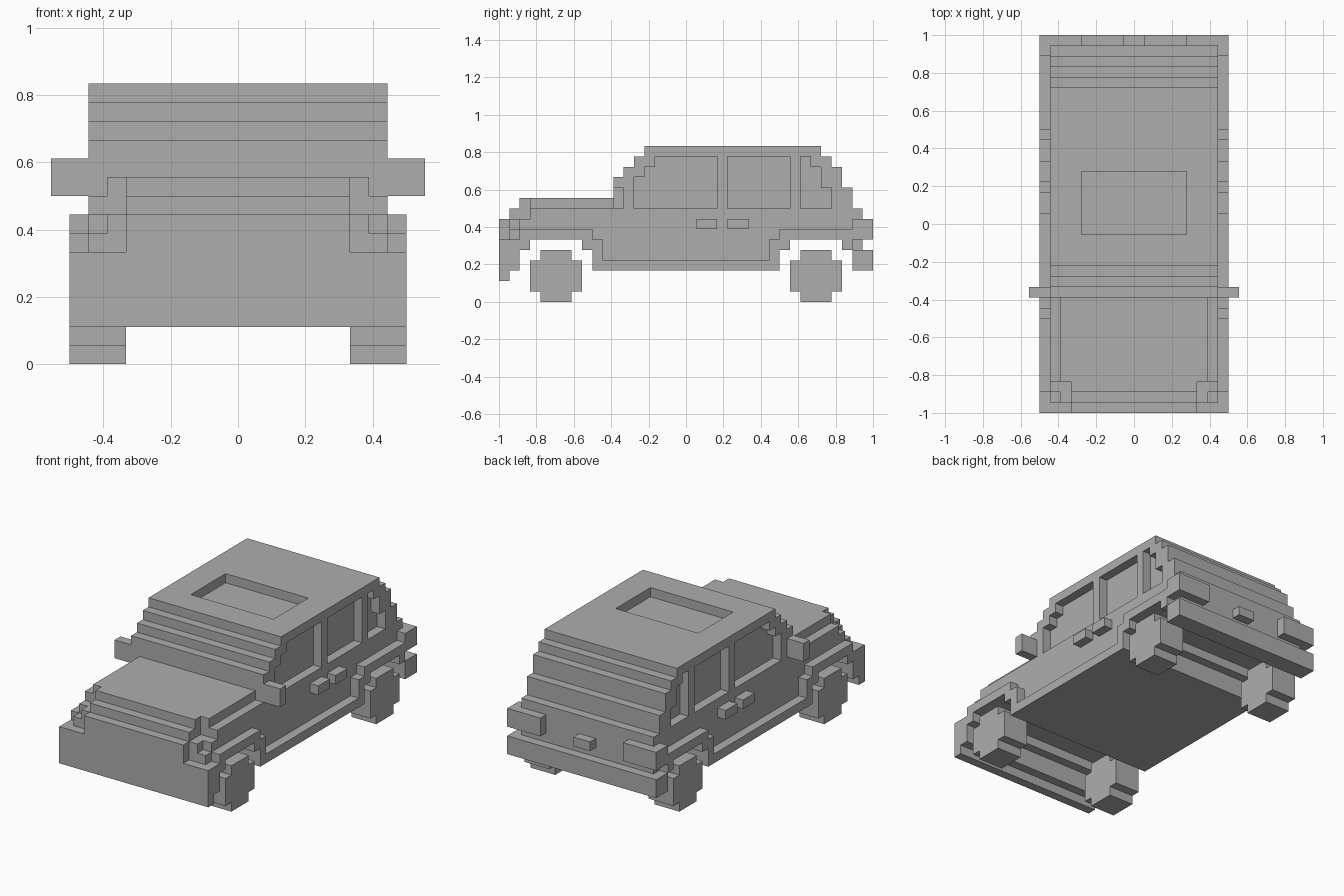
import bpy
import bmesh

U = 1 / 18  # one building block

cube = bpy.data.objects.get("Cube")
if cube:
    bpy.data.objects.remove(cube, do_unlink=True)

grey = bpy.data.materials.new("plain grey")
grey.use_nodes = True
grey.diffuse_color = (0.42, 0.42, 0.42, 1)
grey.node_tree.nodes["Principled BSDF"].inputs["Base Color"].default_value = grey.diffuse_color


def slab(name, outline, x0, x1):
    """Extrude a (y, z) outline from x0 to x1, in block units."""
    bm = bmesh.new()
    face = bm.faces.new([bm.verts.new((x0 * U, y * U, z * U)) for y, z in outline])
    moved = bmesh.ops.extrude_face_region(bm, geom=[face])["geom"]
    verts = [v for v in moved if isinstance(v, bmesh.types.BMVert)]
    bmesh.ops.translate(bm, verts=verts, vec=((x1 - x0) * U, 0, 0))
    bmesh.ops.recalc_face_normals(bm, faces=bm.faces)
    mesh = bpy.data.meshes.new(name)
    bm.to_mesh(mesh)
    bm.free()
    mesh.materials.append(grey)
    ob = bpy.data.objects.new(name, mesh)
    bpy.context.collection.objects.link(ob)
    return ob


def box(name, x0, x1, y0, y1, z0, z1):
    return slab(name, [(y0, z0), (y1, z0), (y1, z1), (y0, z1)], x0, x1)


def pair(name, make, shape, x0, x1):
    """Build the same part on both sides."""
    args = [shape] if make is slab else []
    ends = [] if make is slab else shape
    return [make("left_" + name, *args, x0, x1, *ends),
            make("right_" + name, *args, -x1, -x0, *ends)]


def steps(start, moves):
    """Stair outline: alternating moves along y and z."""
    y, z = start
    points = [start]
    for i, m in enumerate(moves):
        y, z = (y + m, z) if i % 2 == 0 else (y, z + m)
        points.append((y, z))
    return points


# Body shell with wheel wells across the underside
underside = steps((-17, 3), [1, 2, 1, 1, 5, -1, 1, -2, 18, 2, 1, 1, 5, -1, 1, -2, 1])
upper = steps((17, 9), [-1, 2, -1, 2, -1, 1, -1, 1, -17, -1, -1, -1, -1, -1, -1, -3,
                        -8, -1, -1, -1, -1])
body = slab("body", underside + upper, -8, 8)

# Window and sunroof recesses
front_glass = steps((-5, 12), [1, 1, 1, 1, 6, -5, -8])
middle_glass = [(4, 9), (10, 9), (10, 14), (4, 14)]
rear_glass = steps((11, 14), [1, -1, 1, -2, 1, -2, -3])
cutters = [box("sunroof_cutter", -5, 5, -1, 5, 14, 16)]
for name, glass in (("front", front_glass), ("middle", middle_glass), ("rear", rear_glass)):
    cutters += pair(name + "_window_cutter", slab, glass, 7, 9)
for c in cutters:
    c.hide_render = True
    c.hide_set(True)
    mod = body.modifiers.new(c.name, "BOOLEAN")
    mod.operation = "DIFFERENCE"
    mod.solver = "EXACT"
    mod.object = c

# Bake the recesses and drop the cutters
bpy.context.view_layer.update()
shell = bpy.data.meshes.new_from_object(body.evaluated_get(bpy.context.evaluated_depsgraph_get()))
body.modifiers.clear()
body.data = shell
for c in cutters:
    bpy.data.objects.remove(c, do_unlink=True)

# Hood and stepped nose
box("hood", -7, 7, -15, -7, 9, 10)
box("hood_front", -6, 6, -16, -15, 9, 10)
box("nose_step", -6, 6, -17, -15, 8, 9)
box("grille", -6, 6, -18, -17, 6, 8)
box("headlight_block", -7, 7, -17, -15, 7, 8)

# Bumpers
box("front_bumper", -9, 9, -18, -17, 2, 6)
pair("front_bumper_corner", box, (-17, -16, 3, 6), 8, 9)
box("rear_bumper", -9, 9, 17, 18, 3, 5)
pair("rear_bumper_corner", box, (16, 17, 3, 5), 8, 9)

# Fender flares joined by the sill
flare_top = steps((-16, 7), [7, -1, 1, -2, 16, 2, 1, 1, 7, -2])
flare_bottom = steps((16, 5), [-1, 1, -5, -1, -1, -2, -18, 2, -1, 1, -5, -1, -1])
pair("fender_and_sill", slab, flare_top + flare_bottom, 8, 9)

# Rear lights and plate lamp
pair("tail_light", box, (17, 18, 6, 8), 5, 9)
pair("tail_light_wrap", box, (16, 17, 6, 8), 8, 9)
box("plate_lamp", -1, 1, 17, 18, 6, 7)

# Mirrors and door handles
pair("mirror", box, (-7, -6, 9, 11), 8, 10)
pair("front_handle", box, (1, 3, 7, 8), 8, 9)
pair("rear_handle", box, (4, 6, 7, 8), 8, 9)

# Wheels
for name, y in (("front_wheel", -15), ("rear_wheel", 10)):
    tyre = steps((y, 1), [1, -1, 3, 1, 1, 3, -1, 1, -3, -1, -1])
    pair(name, slab, tyre, 6, 9)
